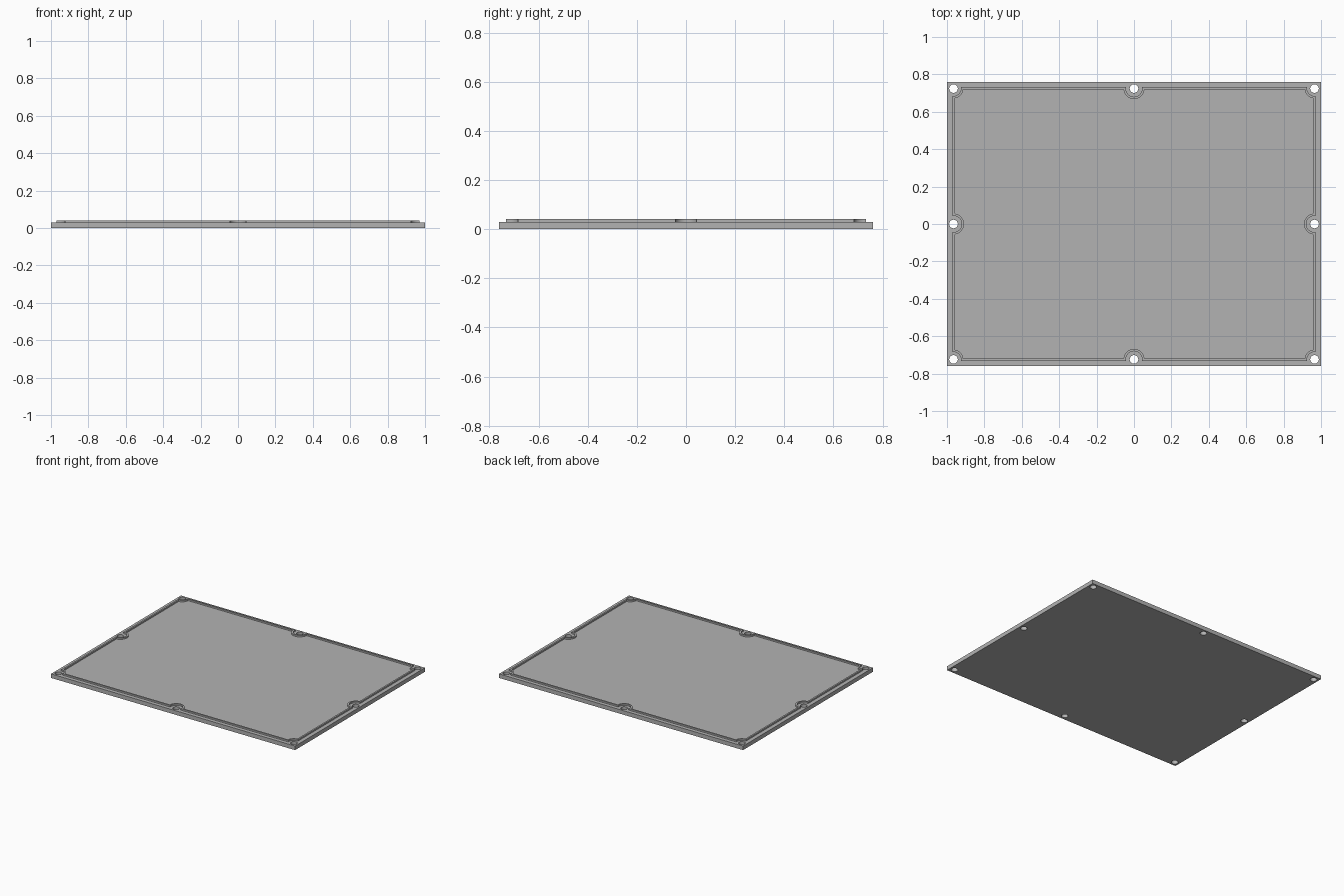
import bpy, bmesh, math

if "Cube" in bpy.data.objects:
    bpy.data.objects.remove(bpy.data.objects["Cube"])

HX, HY = 1.0, 0.76          # half size of the plate
CX, CY = 0.965, 0.724       # screw hole positions
HOLE_R = 0.023
PLATE_H, LIP_H = 0.03, 0.011

grey = bpy.data.materials.new("light_grey")
grey.diffuse_color = (0.45, 0.45, 0.45, 1)
grey.use_nodes = True
grey.node_tree.nodes["Principled BSDF"].inputs["Base Color"].default_value = grey.diffuse_color


def circle(cx, cy, r, n=32):
    return [(cx + r * math.cos(2 * math.pi * i / n), cy + r * math.sin(2 * math.pi * i / n))
            for i in range(n)]


def notched_outline(hx, hy, r_mid, r_corner, n=16):
    """Rectangle that bends inward around every screw hole."""
    pts = []
    # counter-clockwise: hole centre, direction of travel along the side
    stops = [(CX, 0, 90, False), (CX, CY, 90, True), (0, CY, 180, False), (-CX, CY, 180, True),
             (-CX, 0, 270, False), (-CX, -CY, 270, True), (0, -CY, 0, False), (CX, -CY, 0, True)]
    for cx, cy, heading, corner in stops:
        r = r_corner if corner else r_mid
        d = math.radians(heading)
        ux, uy = math.cos(d), math.sin(d)       # along the side
        nx, ny = -uy, ux                        # inward normal
        # offset of the side line from the hole centre, measured inward
        side = (CX - hx) if abs(nx) > 0.5 else (CY - hy)
        a0 = math.pi - math.asin(side / r)
        if corner:
            side2 = (CY - hy) if abs(nx) > 0.5 else (CX - hx)
            a1 = math.pi / 2 + math.asin(side2 / r)
        else:
            a1 = math.asin(side / r)
        if corner:
            a0, a1 = math.pi - math.asin(side / r), math.pi / 2 + math.asin(side2 / r)
        for i in range(n + 1):
            a = a0 + (a1 - a0) * i / n
            u, v = r * math.cos(a), r * math.sin(a)
            pts.append((cx + u * ux + v * nx, cy + u * uy + v * ny))
    return pts


def extruded(name, loops, z0, height):
    """Filled flat outline with holes, extruded to a solid mesh."""
    cu = bpy.data.curves.new(name, 'CURVE')
    cu.dimensions = '2D'
    cu.fill_mode = 'BOTH'
    cu.extrude = height / 2
    for loop in loops:
        sp = cu.splines.new('POLY')
        sp.points.add(len(loop) - 1)
        for p, (x, y) in zip(sp.points, loop):
            p.co = (x, y, 0, 1)
        sp.use_cyclic_u = True
    ob = bpy.data.objects.new(name, cu)
    bpy.context.collection.objects.link(ob)
    bpy.ops.object.select_all(action='DESELECT')
    ob.select_set(True)
    bpy.context.view_layer.objects.active = ob
    bpy.ops.object.convert(target='MESH')
    ob = bpy.context.view_layer.objects.active
    bm = bmesh.new()
    bm.from_mesh(ob.data)
    bmesh.ops.remove_doubles(bm, verts=bm.verts, dist=1e-5)
    bmesh.ops.translate(bm, verts=bm.verts, vec=(0, 0, z0 + height / 2))
    bmesh.ops.recalc_face_normals(bm, faces=bm.faces)
    bm.to_mesh(ob.data)
    bm.free()
    ob.data.materials.clear()
    ob.data.materials.append(grey)
    bpy.ops.object.shade_smooth_by_angle(angle=math.radians(30))
    return ob


# base plate with eight screw holes
plate = [(-HX, -HY), (HX, -HY), (HX, HY), (-HX, HY)]
holes = [circle(x, y, HOLE_R) for x in (-CX, 0, CX) for y in (-CY, 0, CY) if x or y]
extruded("cover_plate", [plate] + holes, 0, PLATE_H)

# thin raised locating lip that curves around the holes
extruded("locating_lip", [notched_outline(0.97, 0.732, 0.044, 0.040),
                          notched_outline(0.958, 0.72, 0.056, 0.052)], PLATE_H, LIP_H)
